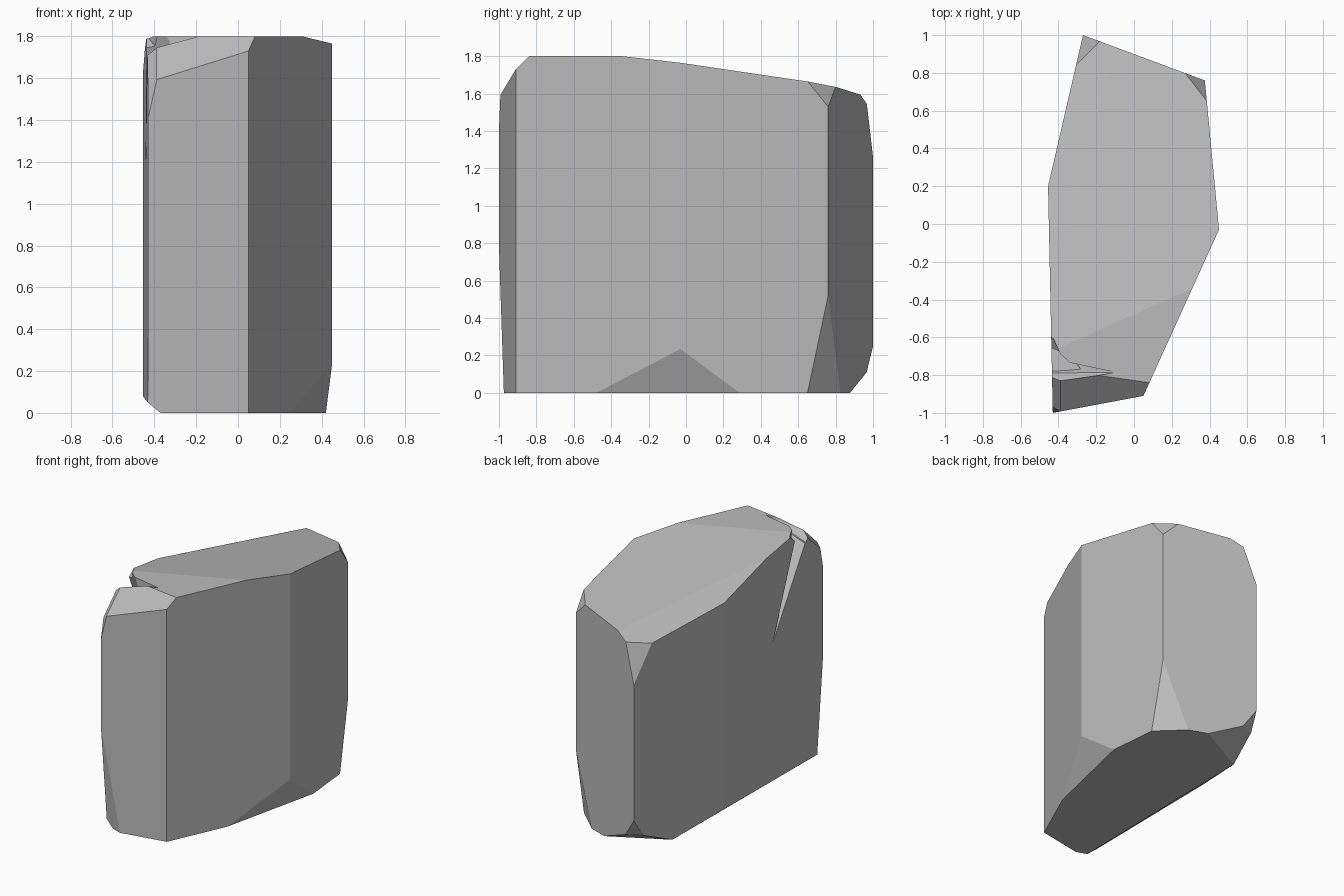
import bpy
import bmesh
from mathutils import Vector

default_cube = bpy.data.objects.get("Cube")
if default_cube:
    bpy.data.objects.remove(default_cube)

HEIGHT = 1.8
CENTRE = Vector((0, 0, 0.9))

# Plan corners of the stone block, named by position
front_right = (-0.43, -1.0)
front_mid = (0.05, -0.91)
left_tip = (0.45, -0.03)
back_left = (0.375, 0.76)
back_right = (-0.27, 1.0)
right_tip = (-0.455, 0.2)
OUTLINE = [front_right, front_mid, left_tip, back_left, back_right, right_tip]


def at(corner, z):
    """Point on one vertical edge of the block."""
    return (corner[0], corner[1], z)


def on_side(a, b, t, z):
    """Point on a side face, a fraction t of the way from corner a to b."""
    return (a[0] + (b[0] - a[0]) * t, a[1] + (b[1] - a[1]) * t, z)


def chop(bm, p, q, r):
    """Slice off everything outside the plane through three points."""
    p, q, r = Vector(p), Vector(q), Vector(r)
    normal = (q - p).cross(r - p).normalized()
    if normal.dot(CENTRE - p) > 0:
        normal.negate()
    geom = bm.verts[:] + bm.edges[:] + bm.faces[:]
    result = bmesh.ops.bisect_plane(bm, geom=geom, dist=1e-5, plane_co=p,
                                    plane_no=normal, clear_outer=True)
    rim = [e for e in result["geom_cut"] if isinstance(e, bmesh.types.BMEdge)]
    bmesh.ops.contextual_create(bm, geom=rim)


def make_object(name, bm):
    bmesh.ops.recalc_face_normals(bm, faces=bm.faces[:])
    mesh = bpy.data.meshes.new(name)
    bm.to_mesh(mesh)
    bm.free()
    obj = bpy.data.objects.new(name, mesh)
    bpy.context.collection.objects.link(obj)
    return obj


def hull_cutter(name, points):
    bm = bmesh.new()
    for point in points:
        bm.verts.new(point)
    bmesh.ops.convex_hull(bm, input=bm.verts[:])
    obj = make_object(name, bm)
    obj.hide_render = True
    obj.hide_set(True)
    return obj


# Upright prism
bm = bmesh.new()
base = bm.faces.new([bm.verts.new(at(c, 0)) for c in OUTLINE])
raised = bmesh.ops.extrude_face_region(bm, geom=[base])["geom"]
bmesh.ops.translate(bm, vec=(0, 0, HEIGHT),
                    verts=[v for v in raised if isinstance(v, bmesh.types.BMVert)])
bmesh.ops.recalc_face_normals(bm, faces=bm.faces[:])

# Sloping top: main slope, right-hand slope, front chamfer
chop(bm, at(left_tip, 1.765), (0.31, -0.34, HEIGHT), (0.39, 0.65, 1.665))
chop(bm, at(right_tip, 1.615), on_side(back_right, right_tip, 0.2, 1.52),
     (-0.07, 0.925, 1.605))
chop(bm, at(front_mid, 1.73), (0.08, -0.84, HEIGHT), (-0.39, -0.99, 1.595))

# Upper corner chips
chop(bm, at(back_right, 1.26), on_side(back_right, right_tip, 0.2, 1.52),
     on_side(back_right, back_left, 0.14, 1.55))
chop(bm, at(back_left, 1.53), (0.386, 0.65, 1.665), (0.27, 0.8, 1.635))
chop(bm, at(front_right, 1.41), (-0.39, -0.99, 1.595), (-0.43, -0.95, 1.645))
chop(bm, (-0.39, -0.99, 1.595), (-0.39, -0.83, 1.745), (-0.43, -0.9, 1.63))

# Lower corner chips
chop(bm, at(front_right, 0.78), (-0.29, -0.974, 0), (-0.37, -0.945, 0))
chop(bm, at(right_tip, 0.08), (-0.35, 0.66, 0), (-0.37, -0.945, 0))
chop(bm, at(back_right, 0.25), (-0.18, 0.965, 0.11), (-0.293, 0.9, 0.08))
chop(bm, (-0.18, 0.965, 0.11), (0.06, 0.876, 0), (-0.35, 0.66, 0))
chop(bm, at(back_left, 0.52), (0.385, 0.65, 0), (0.2, 0.825, 0))
chop(bm, at(left_tip, 0.235), on_side(front_mid, left_tip, 0.49, 0),
     on_side(left_tip, back_left, 0.4, 0))
rock = make_object("rock", bm)

# Narrow crack down the right side, and the notch it opens into at the top
crack = hull_cutter("crack_cutter", [
    (-0.44, -0.39, 1.09), (-0.5, -0.39, 1.09), (-0.28, -0.77, 1.74),
    (-0.5, -0.69, 1.69), (-0.5, -0.78, 1.68), (-0.43, -0.69, 1.69),
    (-0.43, -0.78, 1.68), (-0.37, -0.74, 1.9), (-0.5, -0.7, 1.9)])
notch = hull_cutter("notch_cutter", [
    (-0.1, -0.785, HEIGHT), (-0.39, -0.83, 1.745), (-0.5, -0.79, 1.66),
    (-0.5, -0.7, 1.66), (-0.37, -0.74, 1.71), (-0.1, -0.785, 1.9),
    (-0.37, -0.74, 1.9), (-0.5, -0.7, 1.9), (-0.5, -0.88, 1.9), (-0.39, -0.86, 1.9)])
lip = hull_cutter("lip_cutter", [
    (-0.37, -0.73, 1.72), (-0.5, -0.71, 1.67), (-0.435, -0.59, HEIGHT),
    (-0.5, -0.55, HEIGHT), (-0.37, -0.73, 1.9), (-0.5, -0.74, 1.9),
    (-0.435, -0.59, 1.9), (-0.5, -0.55, 1.9), (-0.37, -0.75, 1.9)])
for cutter in (crack, notch, lip):
    cut = rock.modifiers.new(cutter.name, "BOOLEAN")
    cut.operation = "DIFFERENCE"
    cut.solver = "EXACT"
    cut.object = cutter

# Stone colour
stone = bpy.data.materials.new("stone_grey")
stone.use_nodes = True
GREY = (0.5, 0.5, 0.5, 1)
stone.diffuse_color = GREY
stone.node_tree.nodes["Principled BSDF"].inputs["Base Color"].default_value = GREY
rock.data.materials.append(stone)
